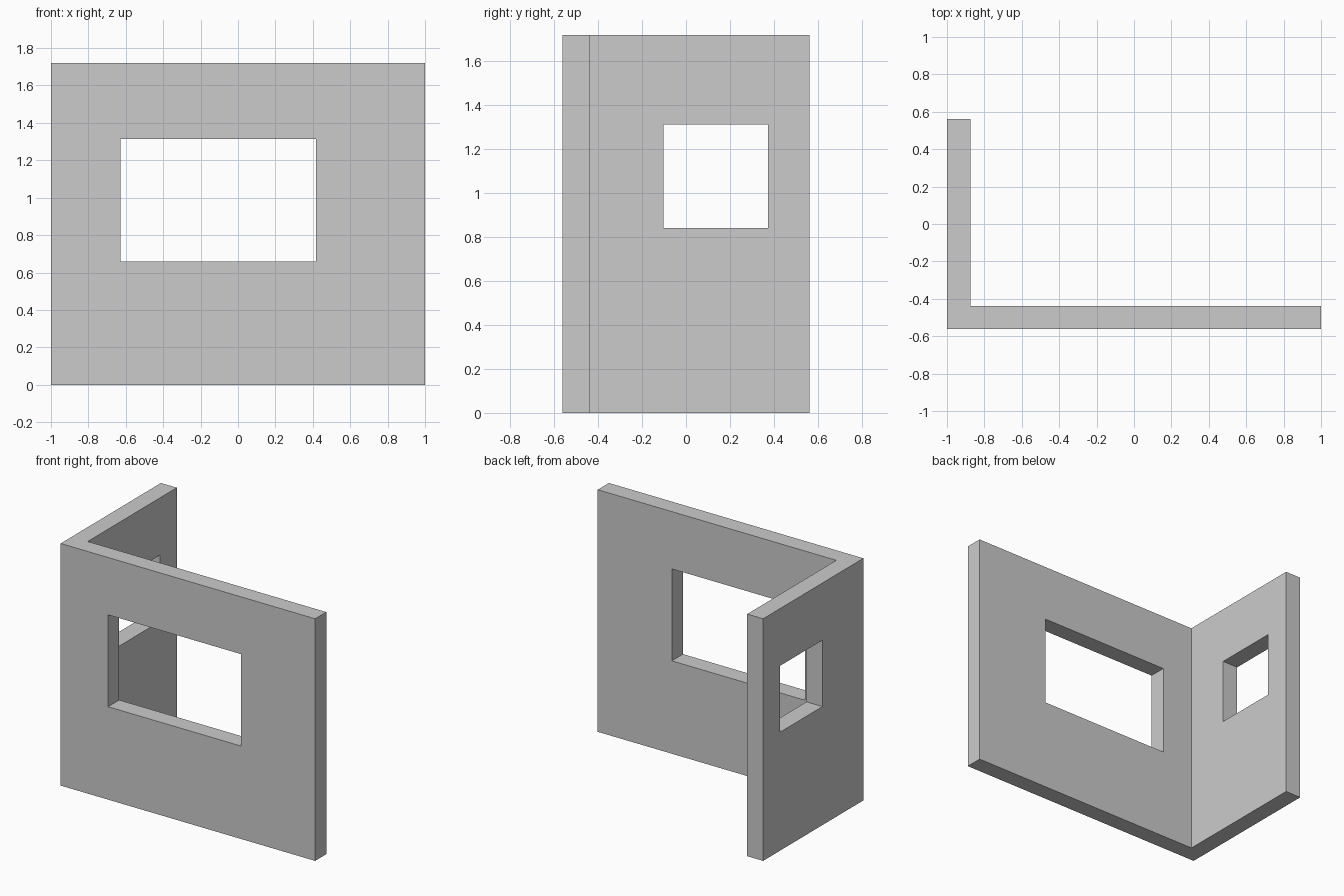
import bpy
import bmesh

if "Cube" in bpy.data.objects:
    bpy.data.objects.remove(bpy.data.objects["Cube"])

HEIGHT = 1.72
X, Y, T = 1.0, 0.5625, 0.125  # half width, half depth, wall thickness


def extrude_footprint(name, points, z0, z1):
    """Closed prism from a counter-clockwise floor plan."""
    bm = bmesh.new()
    base = bm.faces.new([bm.verts.new((x, y, z0)) for x, y in points])
    top = bmesh.ops.extrude_face_region(bm, geom=[base], use_keep_orig=True)
    verts = [v for v in top["geom"] if isinstance(v, bmesh.types.BMVert)]
    bmesh.ops.translate(bm, verts=verts, vec=(0, 0, z1 - z0))
    bmesh.ops.recalc_face_normals(bm, faces=bm.faces)
    mesh = bpy.data.meshes.new(name)
    bm.to_mesh(mesh)
    bm.free()
    obj = bpy.data.objects.new(name, mesh)
    bpy.context.collection.objects.link(obj)
    return obj


def cut_window(wall, name, x0, x1, y0, y1, z0, z1):
    """Cut a rectangular opening, then discard the cutter."""
    cutter = extrude_footprint(name, [(x0, y0), (x1, y0), (x1, y1), (x0, y1)], z0, z1)
    cutter.hide_render = True
    mod = wall.modifiers.new(name, "BOOLEAN")
    mod.operation = "DIFFERENCE"
    mod.solver = "EXACT"
    mod.object = cutter
    bpy.context.view_layer.objects.active = wall
    bpy.ops.object.modifier_apply(modifier=mod.name)
    bpy.data.objects.remove(cutter)


# L-shaped corner wall
walls = extrude_footprint("corner_wall", [
    (-X, -Y), (X, -Y), (X, -Y + T), (-X + T, -Y + T), (-X + T, Y), (-X, Y),
], 0, HEIGHT)

# Wide opening in the front wall, square opening in the side wall
cut_window(walls, "front_window", -0.627, 0.417, -Y - 0.1, -Y + T + 0.1, 0.66, 1.313)
cut_window(walls, "side_window", -X - 0.1, -X + T + 0.1, -0.103, 0.372, 0.842, 1.313)
